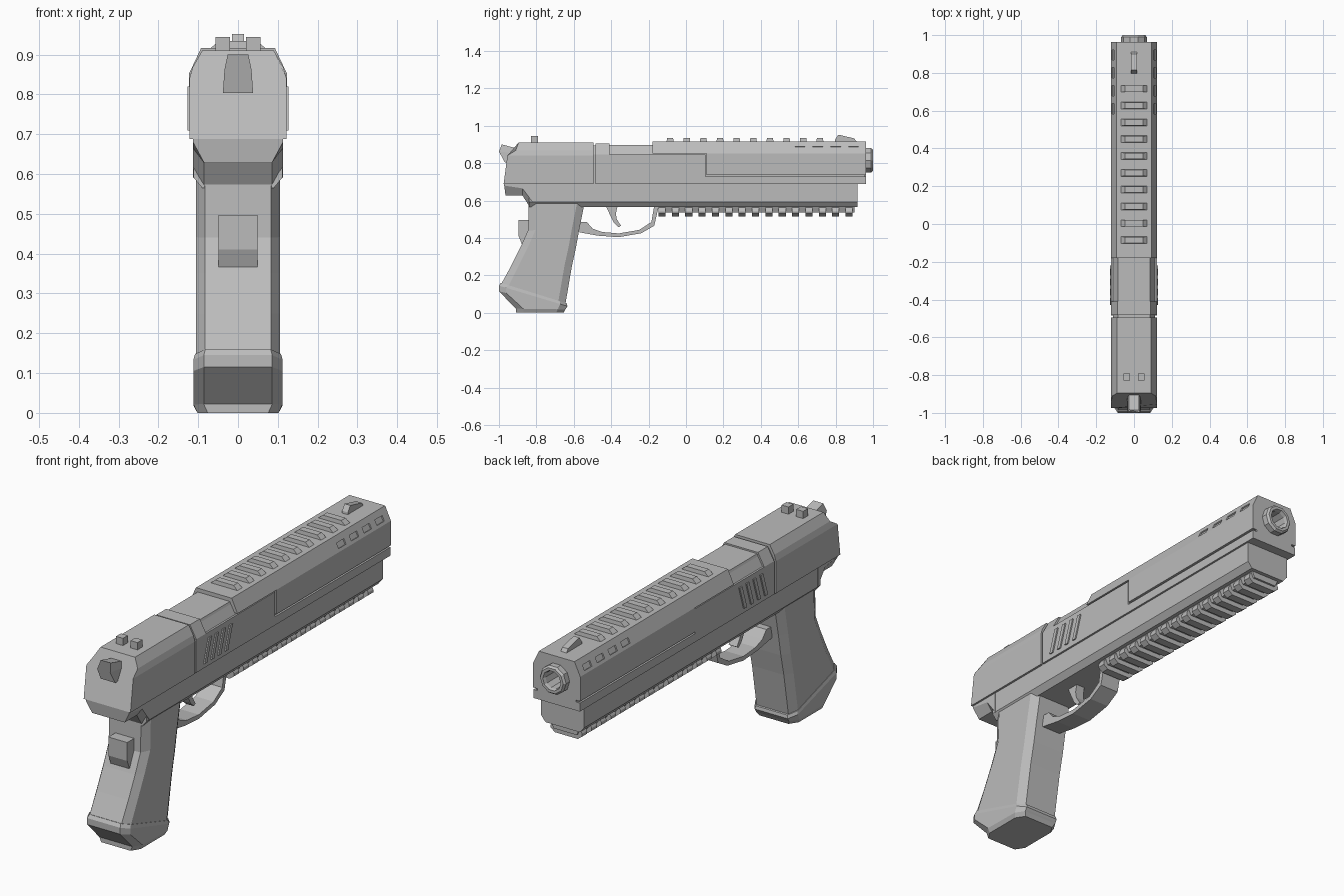
import bpy, bmesh, math
from mathutils import Matrix, Vector

cube = bpy.data.objects.get("Cube")
if cube:
    bpy.data.objects.remove(cube, do_unlink=True)

grey = bpy.data.materials.new("plain grey")
grey.use_nodes = True
GREY = (0.5, 0.5, 0.5, 1)
grey.diffuse_color = GREY
grey.node_tree.nodes["Principled BSDF"].inputs["Base Color"].default_value = GREY


def finish(name, bm):
    bmesh.ops.recalc_face_normals(bm, faces=bm.faces)
    mesh = bpy.data.meshes.new(name)
    bm.to_mesh(mesh)
    bm.free()
    mesh.materials.append(grey)
    obj = bpy.data.objects.new(name, mesh)
    bpy.context.collection.objects.link(obj)
    return obj


def bridge(bm, rings, caps=True):
    loops = [[bm.verts.new(p) for p in ring] for ring in rings]
    n = len(loops[0])
    for a, b in zip(loops, loops[1:]):
        for i in range(n):
            j = (i + 1) % n
            bm.faces.new((a[i], a[j], b[j], b[i]))
    if caps:
        bm.faces.new(loops[0])
        bm.faces.new(loops[-1])


def loft(name, halves):
    """Skin through rings given as their +x half, mirrored across x."""
    bm = bmesh.new()
    bridge(bm, [h + [(-x, y, z) for x, y, z in reversed(h)] for h in halves])
    return finish(name, bm)


def run(name, half, y0, y1):
    """Constant (x, z) half section carried from y0 to y1."""
    return loft(name, [[(x, y, z) for x, z in half] for y in (y0, y1)])


def plate(name, outline, x0, x1):
    """(y, z) outline given thickness along x."""
    bm = bmesh.new()
    bridge(bm, [[(x, y, z) for y, z in outline] for x in (x0, x1)])
    return finish(name, bm)


def box(name, centre, size, turn=0):
    bm = bmesh.new()
    bmesh.ops.create_cube(bm, size=1, matrix=Matrix.Translation(centre)
                          @ Matrix.Rotation(turn, 4, 'Y')
                          @ Matrix.Diagonal((*size, 1)))
    return finish(name, bm)


def cut(target, cutter):
    mod = target.modifiers.new("cut", 'BOOLEAN')
    mod.operation = 'DIFFERENCE'
    mod.solver = 'EXACT'
    mod.object = cutter
    with bpy.context.temp_override(object=target, active_object=target):
        bpy.ops.object.modifier_apply(modifier=mod.name)


def turned(name, profile, sides=10, zc=0.815):
    """(radius, y) profile turned about the bore axis."""
    bm = bmesh.new()
    angles = [math.tau * (i + 0.5) / sides for i in range(sides)]
    bridge(bm, [[(r * math.sin(a), y, zc + r * math.cos(a)) for a in angles]
                for r, y in profile])
    return finish(name, bm)


# Slide: rear block, groove, collar, lowered middle and long upper cover
section = [(0.122, 0.688), (0.122, 0.84), (0.114, 0.868), (0.09, 0.91)]
rear_y = [-0.975, -0.955, -0.91, -0.895]
loft("slide_rear", [[(x, y, z) for (x, z), y in zip(section, rear_y)],
                    [(x, -0.495, z) for x, z in section]])
core = run("slide_core", [(0.112, 0.692), (0.112, 0.845), (0.084, 0.895)], -0.6, 0.955)
run("slide_collar", [(0.121, 0.8), (0.121, 0.845), (0.088, 0.905)], -0.483, -0.41)
run("slide_middle", [(0.1, 0.8), (0.1, 0.858), (0.084, 0.898)], -0.41, -0.18)
for side in (-1, 1):
    plate("slide_lower_side", [(-0.485, 0.688), (0.963, 0.688), (0.963, 0.728),
                               (0.104, 0.728), (0.104, 0.845), (-0.485, 0.845)],
          side * 0.09, side * 0.121)
run("muzzle_underside", [(0.1, 0.688), (0.1, 0.74)], 0.9, 0.963)
cover_top = [(0.123, 0.852), (0.093, 0.916)]
cover_back = run("cover_back", [(0.123, 0.851)] + cover_top, -0.18, 0.11)
cover = run("cover_front", [(0.123, 0.737)] + cover_top, 0.11, 0.963)

# Bore and barrel
bore = turned("bore_cutter", [(0.055, 0.74), (0.055, 1.1)])
cut(core, bore)
cut(cover, bore)
bpy.data.objects.remove(bore, do_unlink=True)
turned("barrel", [(0.06, 0.74), (0.06, 0.96), (0.068, 0.962), (0.068, 0.99),
                  (0.06, 1.0), (0.047, 1.0), (0.043, 0.985), (0.043, 0.76)])

# Shallow vents in the upper chamfers of the cover
for side in (-1, 1):
    for i in range(4):
        vent = box("vent_cutter", (side * 0.113, 0.61 + i * 0.095, 0.877),
                   (0.016, 0.055, 0.026), side * -math.radians(25))
        cut(cover, vent)
        bpy.data.objects.remove(vent, do_unlink=True)

# Slanted gripping ribs on both sides of the slide
for side in (-1, 1):
    for i in range(4):
        y = -0.43 + i * 0.052
        plate("slide_rib", [(y, 0.71), (y + 0.02, 0.71), (y + 0.055, 0.82),
                            (y + 0.035, 0.82)], side * 0.115, side * 0.127)

# Cross ribs along the top
for i in range(10):
    y = -0.085 + i * 0.089
    loft("top_rib", [[(0.074, y + d, 0.912), (0.048, y + d * 0.85, 0.934)]
                     for d in (-0.019, 0.019)])

# Sights
plate("front_sight", [(0.795, 0.91), (0.797, 0.926), (0.815, 0.952), (0.9, 0.932),
                      (0.915, 0.91)], -0.015, 0.015)
for side in (-1, 1):
    box("rear_sight", (side * 0.038, -0.81, 0.922), (0.036, 0.036, 0.044))

# Hammer
loft("hammer", [[(0.038, -0.968, 0.803), (0.034, -1.0, 0.862), (0.026, -0.985, 0.9)],
                [(0.038, -0.9, 0.803), (0.034, -0.9, 0.85), (0.026, -0.895, 0.876)]])

# Frame with rear tang
run("frame", [(0.09, 0.565), (0.112, 0.592), (0.112, 0.69)], -0.84, 0.918)
loft("frame_tang", [[(0.085, y, z), (0.113, y2, z2), (0.113, y2, 0.692)]
                    for y, z, y2, z2 in ((-0.965, 0.628, -0.972, 0.68),
                                         (-0.875, 0.628, -0.875, 0.665),
                                         (-0.835, 0.565, -0.82, 0.592))])

# Accessory rail with teeth
run("rail", [(0.06, 0.537), (0.075, 0.57)], -0.145, 0.9)
for i in range(15):
    y = -0.128 + i * 0.0714
    run("rail_tooth", [(0.06, 0.515), (0.082, 0.532), (0.082, 0.545), (0.07, 0.566)],
        y - 0.019, y + 0.019)


def grip_ring(back, front, wide, narrow, edge=0.04):
    """Octagon-like ring between a back and a front (y, z) point."""
    b, f = Vector(back), Vector(front)
    step = (f - b).normalized() * edge
    return [(narrow, *b), (wide, *(b + step)), (wide, *(f - step)), (narrow, *f)]


# Grip, base plate and the button on the back
grip_rows = [((-0.84, 0.6), (-0.54, 0.6)), ((-0.845, 0.44), (-0.57, 0.45)),
             ((-0.885, 0.35), (-0.588, 0.35)), ((-0.935, 0.25), (-0.61, 0.25)),
             ((-0.99, 0.15), (-0.645, 0.045))]
loft("grip", [grip_ring(b, f, 0.106, 0.083) for b, f in grip_rows])
base_rows = [((-0.99, 0.16), (-0.637, 0.05), 0.108), ((-1.0, 0.145), (-0.634, 0.035), 0.112),
             ((-1.0, 0.115), (-0.64, 0.025), 0.112), ((-0.91, 0.022), (-0.645, 0.018), 0.112),
             ((-0.91, 0.0), (-0.655, 0.0), 0.102)]
loft("grip_base", [grip_ring(b, f, w, w - 0.026) for b, f, w in base_rows])
plate("grip_button", [(-0.895, 0.497), (-0.82, 0.497), (-0.82, 0.36), (-0.875, 0.36),
                      (-0.895, 0.41)], -0.049, 0.049)

# Trigger guard and trigger
plate("trigger_guard", [(-0.57, 0.43), (-0.47, 0.412), (-0.36, 0.404), (-0.24, 0.425),
                        (-0.17, 0.465), (-0.145, 0.572), (-0.17, 0.572), (-0.185, 0.485),
                        (-0.25, 0.443), (-0.36, 0.424), (-0.45, 0.432), (-0.5, 0.45),
                        (-0.53, 0.485), (-0.57, 0.485)], -0.048, 0.048)
plate("trigger", [(-0.43, 0.575), (-0.405, 0.52), (-0.385, 0.48), (-0.36, 0.457),
                  (-0.348, 0.465), (-0.37, 0.5), (-0.375, 0.53), (-0.365, 0.575)],
      -0.022, 0.022)
